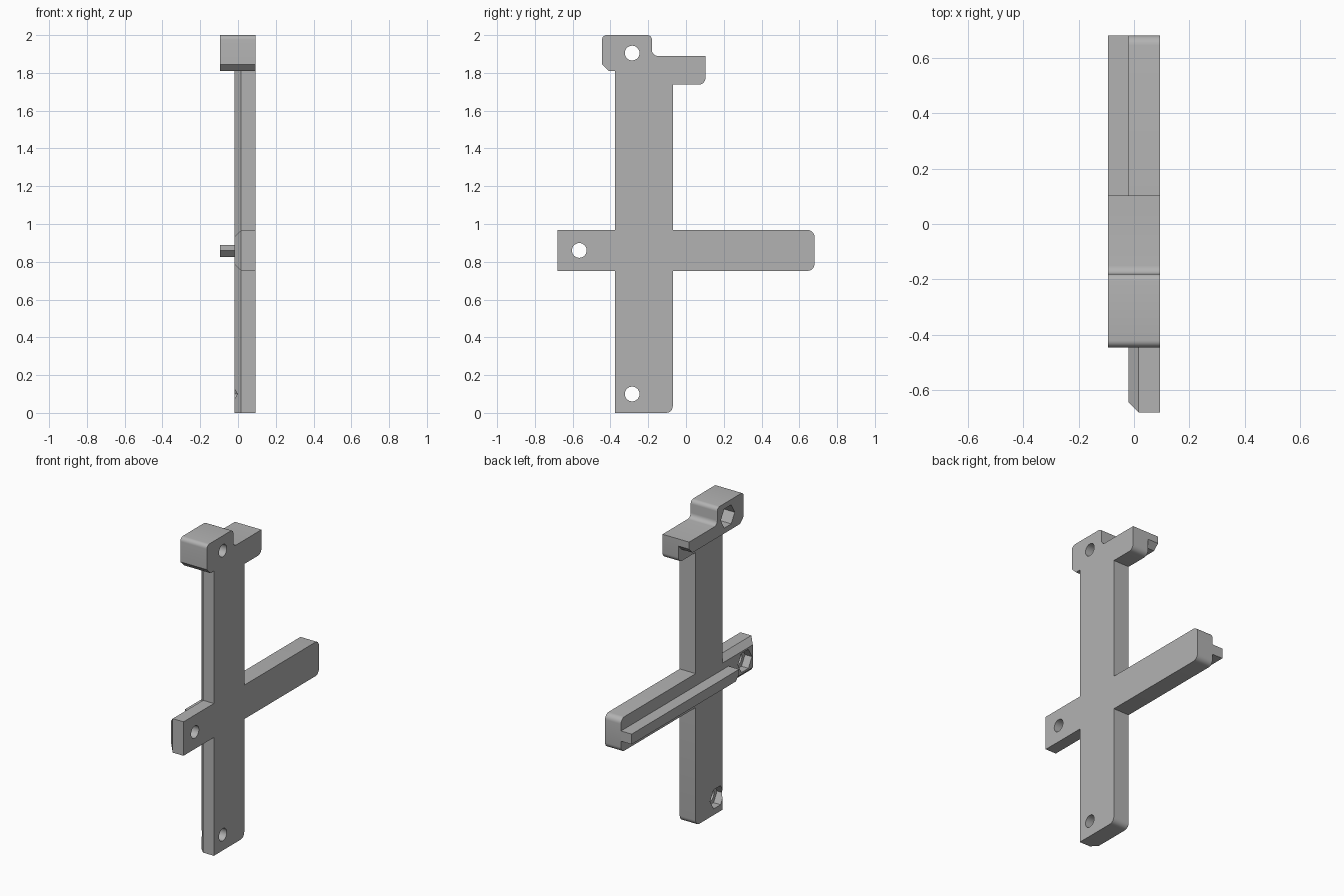
import bpy, bmesh, math
from mathutils import Vector

if "Cube" in bpy.data.objects:
    bpy.data.objects.remove(bpy.data.objects["Cube"])

grey = bpy.data.materials.new("plain grey")
grey.use_nodes = True
colour = (0.45, 0.45, 0.45, 1)
grey.diffuse_color = colour
grey.node_tree.nodes["Principled BSDF"].inputs["Base Color"].default_value = colour

OUTER, CHAMFER_X, INNER, FLANGE = 0.093, 0.017, -0.019, -0.094
C = 0.036  # chamfer size


def outline(corners, steps=6):
    """Corners are (y, z, radius, shift y, shift z); rounds each corner with a radius."""
    points = []
    for i, (y, z, r, sy, sz) in enumerate(corners):
        p = Vector((y, z))
        if r == 0:
            points.append((p, Vector((sy, sz))))
            continue
        a = (Vector(corners[i - 1][:2]) - p).normalized()
        b = (Vector(corners[(i + 1) % len(corners)][:2]) - p).normalized()
        centre = p + (a + b) * r
        for k in range(steps + 1):
            t = k / steps * math.pi / 2
            points.append((centre - b * r * math.cos(t) - a * r * math.sin(t), Vector((0, 0))))
    return points


def finish(name, bm):
    bmesh.ops.recalc_face_normals(bm, faces=bm.faces)
    mesh = bpy.data.meshes.new(name)
    bm.to_mesh(mesh)
    bm.free()
    mesh.materials.append(grey)
    obj = bpy.data.objects.new(name, mesh)
    bpy.context.collection.objects.link(obj)
    return obj


def slab(name, corners, layers):
    """Loft an outline through layers of (x, share of the corner shift)."""
    bm = bmesh.new()
    pts = outline(corners)
    rings = [[bm.verts.new((x, *(p + s * f))) for p, s in pts] for x, f in layers]
    for lo, hi in zip(rings, rings[1:]):
        for i in range(len(pts)):
            j = (i + 1) % len(pts)
            bm.faces.new((lo[i], lo[j], hi[j], hi[i]))
    bm.faces.new(rings[0])
    bm.faces.new(rings[-1])
    return finish(name, bm)


def prism(name, y, z, radius, sides, x0, x1):
    """Cutter along x, with a corner pointing forwards."""
    bm = bmesh.new()
    rings = [[bm.verts.new((x, y + radius * math.cos(2 * math.pi * k / sides),
                            z + radius * math.sin(2 * math.pi * k / sides)))
              for k in range(sides)] for x in (x0, x1)]
    for k in range(sides):
        j = (k + 1) % sides
        bm.faces.new((rings[0][k], rings[0][j], rings[1][j], rings[1][k]))
    for ring in rings:
        bm.faces.new(ring)
    obj = finish(name, bm)
    obj.hide_render = True
    return obj


# Hook and shelf outline shared by the plate and the head flange
head_top = [(-0.41, 1.81, 0, 0, 0), (-0.445, 1.845, 0, 0, 0), (-0.445, 2, 0.025, 0, 0),
            (-0.18, 2, 0.025, 0, 0), (-0.18, 1.89, 0.03, 0, 0), (0.103, 1.89, 0, 0, 0)]

# Cross-shaped plate, chamfered along its front edges
plate = slab("cross_plate", [
    (-0.375, 0, 0, C, 0), (-0.375, 0.752, 0, C, C), (-0.68, 0.752, 0, C, C),
    (-0.68, 0.968, 0, C, -C), (-0.375, 0.968, 0, C, -C), (-0.375, 1.81, 0, C, 0),
    *head_top, (0.103, 1.738, 0.035, 0, 0), (-0.07, 1.738, 0, 0, 0),
    (-0.07, 0.968, 0, 0, 0), (0.68, 0.968, 0.035, 0, 0), (0.68, 0.752, 0.035, 0, 0),
    (-0.07, 0.752, 0, 0, 0), (-0.07, 0, 0.035, 0, 0)],
    [(OUTER, 0), (CHAMFER_X, 0), (INNER, 1)])

# Thick head flange and the long guide rail
flange = slab("head_flange", head_top + [
    (0.103, 1.845, 0, 0, 0), (0.068, 1.81, 0, 0, 0)], [(INNER, 0), (FLANGE, 0)])
rail = slab("guide_rail", [
    (-0.40, 0.86, 0, 0, 0), (-0.40, 0.89, 0, 0, 0), (0.68, 0.89, 0, 0, 0),
    (0.68, 0.825, 0, 0, 0), (-0.365, 0.825, 0, 0, 0)], [(INNER, 0), (FLANGE, 0)])

# Screw holes with hexagonal nut pockets
cutters = []
for y, z in ((-0.285, 0.1), (-0.565, 0.86), (-0.285, 1.905)):
    cutters.append(prism("screw_hole_cutter", y, z, 0.039, 32, -0.2, 0.2))
    cutters.append(prism("nut_pocket_cutter", y, z, 0.07, 6, -0.2, 0.03))


def drill(obj, tools):
    bpy.context.view_layer.objects.active = obj
    for tool in tools:
        mod = obj.modifiers.new("drill", "BOOLEAN")
        mod.operation, mod.solver, mod.object = "DIFFERENCE", "EXACT", tool
        bpy.ops.object.modifier_apply(modifier=mod.name)


drill(plate, cutters)
drill(flange, cutters[-2:])
for tool in cutters:
    bpy.data.objects.remove(tool)

# Smooth the rounded corners and keep the edges sharp
bpy.ops.object.select_all(action="DESELECT")
for obj in (plate, flange, rail):
    obj.select_set(True)
bpy.context.view_layer.objects.active = plate
bpy.ops.object.shade_smooth_by_angle(angle=math.radians(30))
